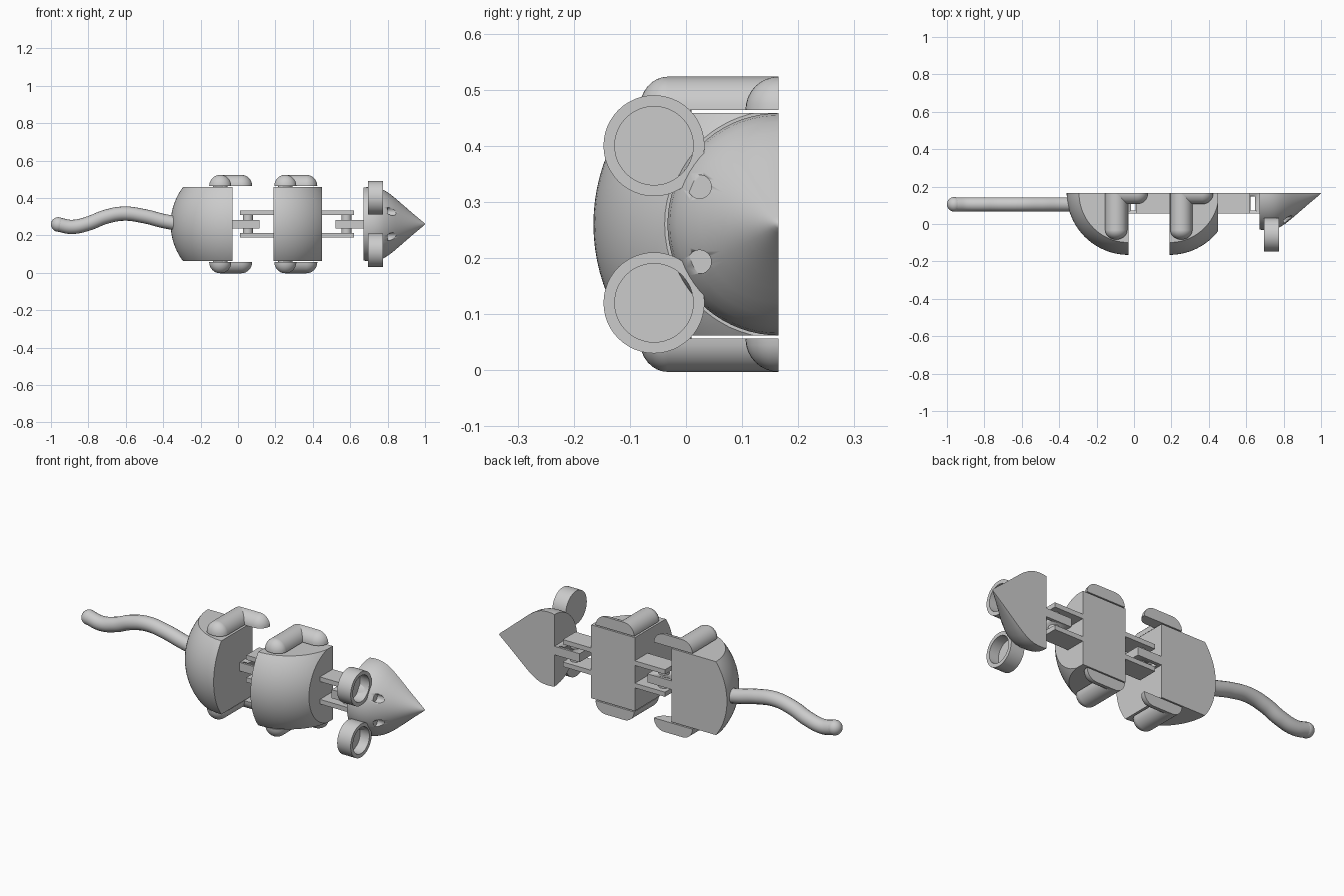
import bpy, bmesh
from math import pi, radians
from mathutils import Matrix, Vector

if "Cube" in bpy.data.objects:
    bpy.data.objects.remove(bpy.data.objects["Cube"])

BASE = 0.165   # flat printed face (y)
MID = 0.26     # mirror plane (z)
R = 0.33       # body sphere radius


def finish(bm, name, angle=35):
    bmesh.ops.recalc_face_normals(bm, faces=bm.faces)
    me = bpy.data.meshes.new(name)
    bm.to_mesh(me)
    bm.free()
    ob = bpy.data.objects.new(name, me)
    bpy.context.collection.objects.link(ob)
    bpy.ops.object.select_all(action='DESELECT')
    bpy.context.view_layer.objects.active = ob
    ob.select_set(True)
    bpy.ops.object.shade_smooth_by_angle(angle=radians(angle))
    return ob


def clip(bm, co, no):
    """Cut away everything on the normal side and cap the cut."""
    bmesh.ops.bisect_plane(bm, geom=bm.verts[:] + bm.edges[:] + bm.faces[:], dist=1e-5,
                           plane_co=co, plane_no=no, clear_outer=True)
    bmesh.ops.holes_fill(bm, edges=[e for e in bm.edges if e.is_boundary], sides=0)


def sphere(bm, c, r, scale=(1, 1, 1), seg=64):
    m = Matrix.Translation(c) @ Matrix.Diagonal((*scale, 1))
    bmesh.ops.create_uvsphere(bm, u_segments=seg, v_segments=seg // 2, radius=r, matrix=m)


def rod(bm, a, b, r, seg=32):
    a, b = Vector(a), Vector(b)
    m = Matrix.Translation((a + b) / 2) @ (b - a).to_track_quat('Z', 'Y').to_matrix().to_4x4()
    bmesh.ops.create_cone(bm, cap_ends=True, segments=seg, radius1=r, radius2=r,
                          depth=(b - a).length, matrix=m)


def box(bm, x, y, z):
    c = [(p[0] + p[1]) / 2 for p in (x, y, z)]
    d = [p[1] - p[0] for p in (x, y, z)]
    bmesh.ops.create_cube(bm, size=1, matrix=Matrix.Translation(c) @ Matrix.Diagonal((*d, 1)))


def lathe(bm, profile, y, z, steps=72):
    """Revolve (x, radius) points around an axis along x."""
    vs = [bm.verts.new((x, y - r, z)) for x, r in profile]
    es = [bm.edges.new(p) for p in zip(vs, vs[1:])]
    bmesh.ops.spin(bm, geom=vs + es, cent=(0, y, z), axis=(1, 0, 0), angle=2 * pi, steps=steps)
    bmesh.ops.remove_doubles(bm, verts=bm.verts, dist=1e-5)


def cut(ob, cutter):
    cutter.hide_render = True
    cutter.hide_set(True)
    mod = ob.modifiers.new("cut", 'BOOLEAN')
    mod.operation, mod.solver, mod.object = 'DIFFERENCE', 'EXACT', cutter
    bpy.context.view_layer.objects.active = ob
    bpy.ops.object.modifier_apply(modifier=mod.name)
    bpy.data.objects.remove(cutter)


# body segments: slices of a sphere with flat sides and base
for name, cx, x0, x1 in (("rear_body", -0.03, None, -0.03), ("front_body", 0.19, 0.19, 0.45)):
    bm = bmesh.new()
    sphere(bm, (cx, BASE, MID), R, seg=96)
    clip(bm, (0, BASE, 0), (0, 1, 0))
    clip(bm, (0, 0, MID + 0.198), (0, 0, 1))
    clip(bm, (0, 0, MID - 0.198), (0, 0, -1))
    clip(bm, (x1, 0, 0), (1, 0, 0))
    if x0 is not None:
        clip(bm, (x0, 0, 0), (-1, 0, 0))
    finish(bm, name)

# head: half of a pointed bell
bm = bmesh.new()
lathe(bm, [(0.67, 0), (0.67, 0.194), (0.685, 0.197), (0.70, 0.198), (0.72, 0.198), (0.75, 0.194),
           (0.78, 0.182), (0.81, 0.163), (0.84, 0.139), (0.87, 0.113), (0.90, 0.087),
           (0.93, 0.061), (0.96, 0.036), (0.985, 0.015), (0.995, 0.007), (1.0, 0)], BASE, MID)
clip(bm, (0, BASE, 0), (0, 1, 0))
head = finish(bm, "head")

# eye sockets
bm = bmesh.new()
for s in (-1, 1):
    rod(bm, (0.80, 0.024, MID + s * 0.067), (0.95, 0.024, MID + s * 0.067), 0.021)
cut(head, finish(bm, "eye_cutter"))

# cupped ears
for side, s in (("left", 1), ("right", -1)):
    bm = bmesh.new()
    lathe(bm, [(0.695, 0), (0.695, 0.09), (0.775, 0.09), (0.775, 0.07), (0.72, 0.07), (0.72, 0)],
          -0.057, MID + s * 0.14, 48)
    finish(bm, side + "_ear")

# legs: half-round thigh and foot, joined to the body by a short hip peg
for end, cx in (("rear", -0.095), ("front", 0.253)):
    for side, s in (("left", 1), ("right", -1)):
        bm = bmesh.new()
        zi, r = MID + 0.204, 0.059
        sphere(bm, (cx, -0.033, zi), r, (1, 0.85, 1), 32)
        rod(bm, (cx, -0.033, zi), (cx, 0.25, zi), r)
        sphere(bm, (cx, BASE, zi), r, seg=32)
        rod(bm, (cx, BASE, zi), (cx + 0.112, BASE, zi), r)
        sphere(bm, (cx + 0.112, BASE, zi), r, seg=32)
        clip(bm, (0, 0, zi), (0, 0, -1))
        clip(bm, (0, BASE, 0), (0, 1, 0))
        rod(bm, (cx, -0.028, zi - 0.02), (cx, -0.028, zi + 0.01), 0.038)
        bm.transform(Matrix.Translation((0, 0, MID)) @ Matrix.Diagonal((1, 1, s, 1))
                     @ Matrix.Translation((0, 0, -MID)))
        finish(bm, f"{end}_{side}_leg")

# hinges: slotted tab, two prongs and a pin
for name, tab, slot, prong, px in (
        ("rear_hinge", (-0.04, 0.115), (-0.015, 0.009), (0.01, 0.2), 0.053),
        ("front_hinge", (0.52, 0.68), (0.622, 0.648), (0.44, 0.62), 0.58)):
    y = (0.056, BASE)
    bm = bmesh.new()
    box(bm, tab, y, (MID - 0.023, MID + 0.023))
    tab_ob = finish(bm, name + "_tab")
    bm = bmesh.new()
    box(bm, slot, (0.073, 0.147), (MID - 0.1, MID + 0.1))
    cut(tab_ob, finish(bm, "slot_cutter"))
    bm = bmesh.new()
    for s in (-1, 1):
        box(bm, prong, y, sorted((MID + s * 0.048, MID + s * 0.073)))
    finish(bm, name + "_prongs")
    bm = bmesh.new()
    rod(bm, (px, 0.11, MID - 0.06), (px, 0.11, MID + 0.06), 0.027)
    finish(bm, name + "_pin")

# wavy tail with a round tip
cu = bpy.data.curves.new("tail_path", 'CURVE')
cu.dimensions = '3D'
cu.bevel_depth = 0.038
cu.bevel_resolution = 6
cu.use_fill_caps = True
pts = [(-0.30, 0.258), (-0.40, 0.277), (-0.50, 0.302), (-0.61, 0.316), (-0.71, 0.298),
       (-0.80, 0.263), (-0.89, 0.245), (-0.961, 0.258)]
sp = cu.splines.new('BEZIER')
sp.bezier_points.add(len(pts) - 1)
for bp, (x, z) in zip(sp.bezier_points, pts):
    bp.co = (x, 0.105, z)
    bp.handle_left_type = bp.handle_right_type = 'AUTO'
tmp = bpy.data.objects.new("tail_path", cu)
bpy.context.collection.objects.link(tmp)
bpy.context.view_layer.update()
me = bpy.data.meshes.new_from_object(tmp.evaluated_get(bpy.context.evaluated_depsgraph_get()))
bpy.data.objects.remove(tmp)
bm = bmesh.new()
bm.from_mesh(me)
sphere(bm, (-0.961, 0.105, 0.258), 0.039, seg=32)
finish(bm, "tail")
